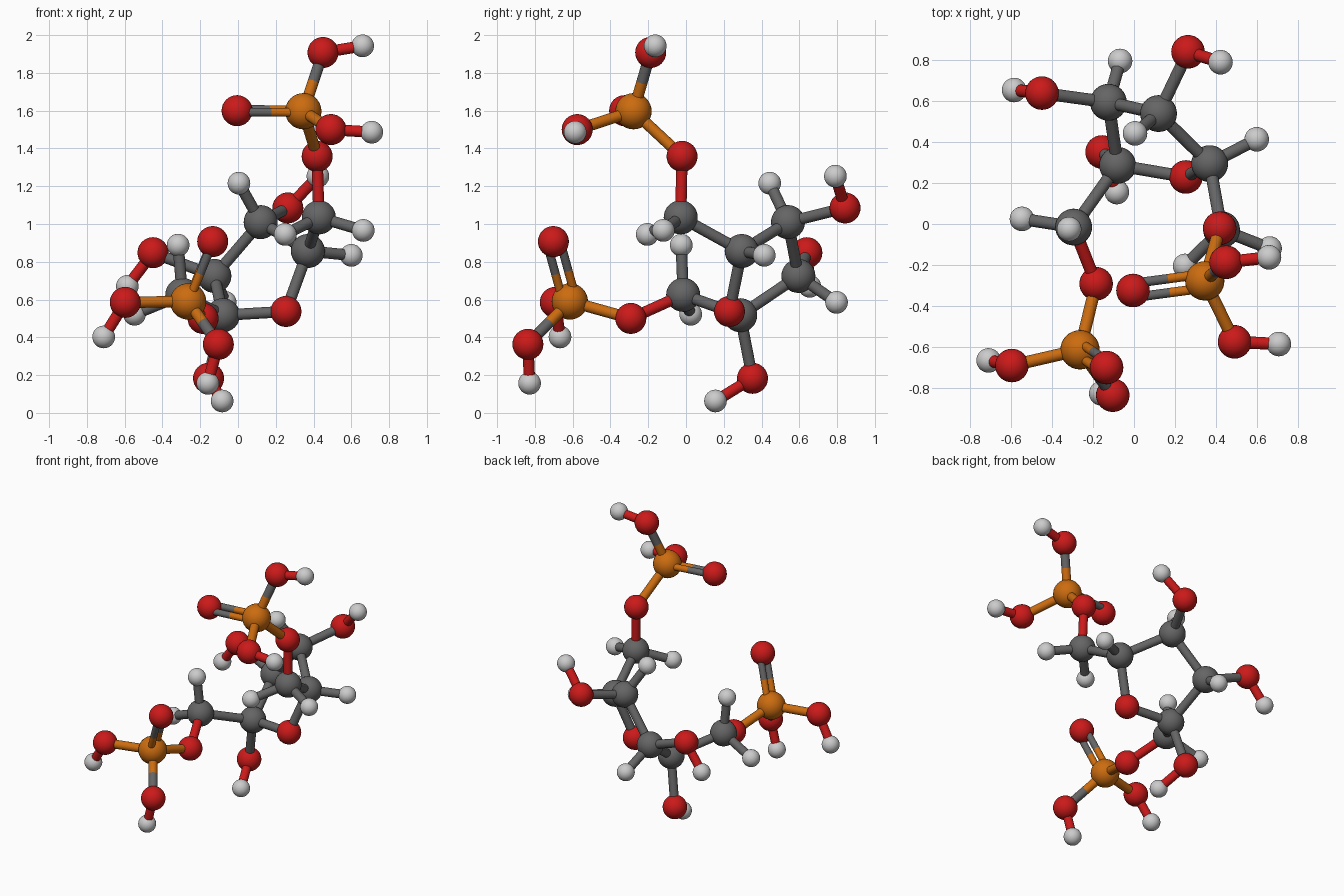
import bpy
from mathutils import Vector

if "Cube" in bpy.data.objects:
    bpy.data.objects.remove(bpy.data.objects["Cube"])


def material(name, rgb):
    m = bpy.data.materials.new(name)
    m.diffuse_color = (*rgb, 1)
    m.use_nodes = True
    m.node_tree.nodes["Principled BSDF"].inputs["Base Color"].default_value = m.diffuse_color
    return m


RED = material("red", (0.6, 0.01, 0.01))
ORANGE = material("orange", (0.6, 0.15, 0.005))
DARK = material("dark_grey", (0.13, 0.13, 0.13))
WHITE = material("pale_grey", (0.6, 0.6, 0.6))

# element: name, radius, material
KINDS = {
    "C": ("carbon", 0.09, DARK),
    "O": ("oxygen", 0.082, RED),
    "H": ("hydrogen", 0.06, WHITE),
    "P": ("phosphorus", 0.096, ORANGE),
}
STICK = 0.03


def finish(name, mat):
    o = bpy.context.object
    o.name = name
    o.data.materials.append(mat)
    bpy.ops.object.shade_smooth_by_angle()
    return o


def atom(kind, x, y, z):
    name, r, mat = KINDS[kind]
    bpy.ops.mesh.primitive_uv_sphere_add(segments=32, ring_count=16, radius=r, location=(x, y, z))
    finish(name + "_atom", mat)
    return Vector((x, y, z))


def stick(a, b, mat, r=STICK):
    d = b - a
    bpy.ops.mesh.primitive_cylinder_add(vertices=24, radius=r, depth=d.length, location=(a + b) / 2,
                                        rotation=d.to_track_quat("Z", "Y").to_euler())
    finish("bond", mat)


def double_bond(a, b):
    # two thin parallel sticks, spread mostly along y
    d = (b - a).normalized()
    side = Vector((0, 1, 0.2))
    side = (side - d * side.dot(d)).normalized() * 0.035
    mid = (a + b) / 2
    for s in (side, -side):
        stick(a + s, mid + s, ORANGE, 0.023)
        stick(mid + s, b + s, DARK, 0.023)


def hydrogens(parent, mat, *places):
    for p in places:
        stick(parent, atom("H", *p), mat)


def hydroxyl(parent, mat, o, h, far=None):
    oxygen = atom("O", *o)
    mid = (parent + oxygen) / 2
    stick(parent, mid, mat)
    stick(mid, oxygen, far or mat)
    hydrogens(oxygen, RED, h)


def phosphate(p, bridge, carbon, double, oh_a, oh_b):
    p = atom("P", *p)
    bridge = atom("O", *bridge)
    stick(bridge, carbon, RED)
    stick(p, bridge, ORANGE)
    double_bond(p, atom("O", *double))
    hydroxyl(p, ORANGE, *oh_a, far=DARK)
    hydroxyl(p, ORANGE, *oh_b)


# five-membered ring
c2 = atom("C", -0.08, 0.287, 0.517)
c3 = atom("C", -0.125, 0.595, 0.725)
c4 = atom("C", 0.12, 0.54, 1.01)
c5 = atom("C", 0.37, 0.295, 0.857)
ring_o = atom("O", 0.254, 0.23, 0.537)
ring = [c2, c3, c4, c5, ring_o]
for i, a in enumerate(ring):
    stick(a, ring[(i + 1) % 5], DARK)

# arms leaving the ring
c1 = atom("C", -0.295, -0.015, 0.625)
c6 = atom("C", 0.428, -0.028, 1.035)
stick(c2, c1, DARK)
stick(c5, c6, DARK)

# hydrogens on carbons
hydrogens(c1, DARK, (-0.317, -0.025, 0.888), (-0.548, 0.025, 0.522))
hydrogens(c6, DARK, (0.663, -0.12, 0.966), (0.25, -0.205, 0.945))
hydrogens(c3, DARK, (-0.068, 0.797, 0.585))
hydrogens(c4, DARK, (0.005, 0.443, 1.216))
hydrogens(c5, DARK, (0.6, 0.414, 0.834))

# hydroxyl groups on the ring
hydroxyl(c2, DARK, (-0.156, 0.352, 0.183), (-0.084, 0.156, 0.063))
hydroxyl(c3, DARK, (-0.45, 0.64, 0.848), (-0.586, 0.655, 0.67))
hydroxyl(c4, DARK, (0.264, 0.842, 1.085), (0.423, 0.791, 1.253))

# upper and lower phosphate groups
phosphate((0.346, -0.278, 1.597), (0.419, -0.021, 1.358), c6, (-0.005, -0.325, 1.6),
          ((0.45, -0.187, 1.908), (0.66, -0.163, 1.943)),
          ((0.492, -0.576, 1.5), (0.708, -0.587, 1.486)))
phosphate((-0.264, -0.615, 0.59), (-0.185, -0.292, 0.5), c1, (-0.134, -0.702, 0.907),
          ((-0.104, -0.837, 0.363), (-0.16, -0.828, 0.157)),
          ((-0.597, -0.692, 0.585), (-0.711, -0.667, 0.402)))
